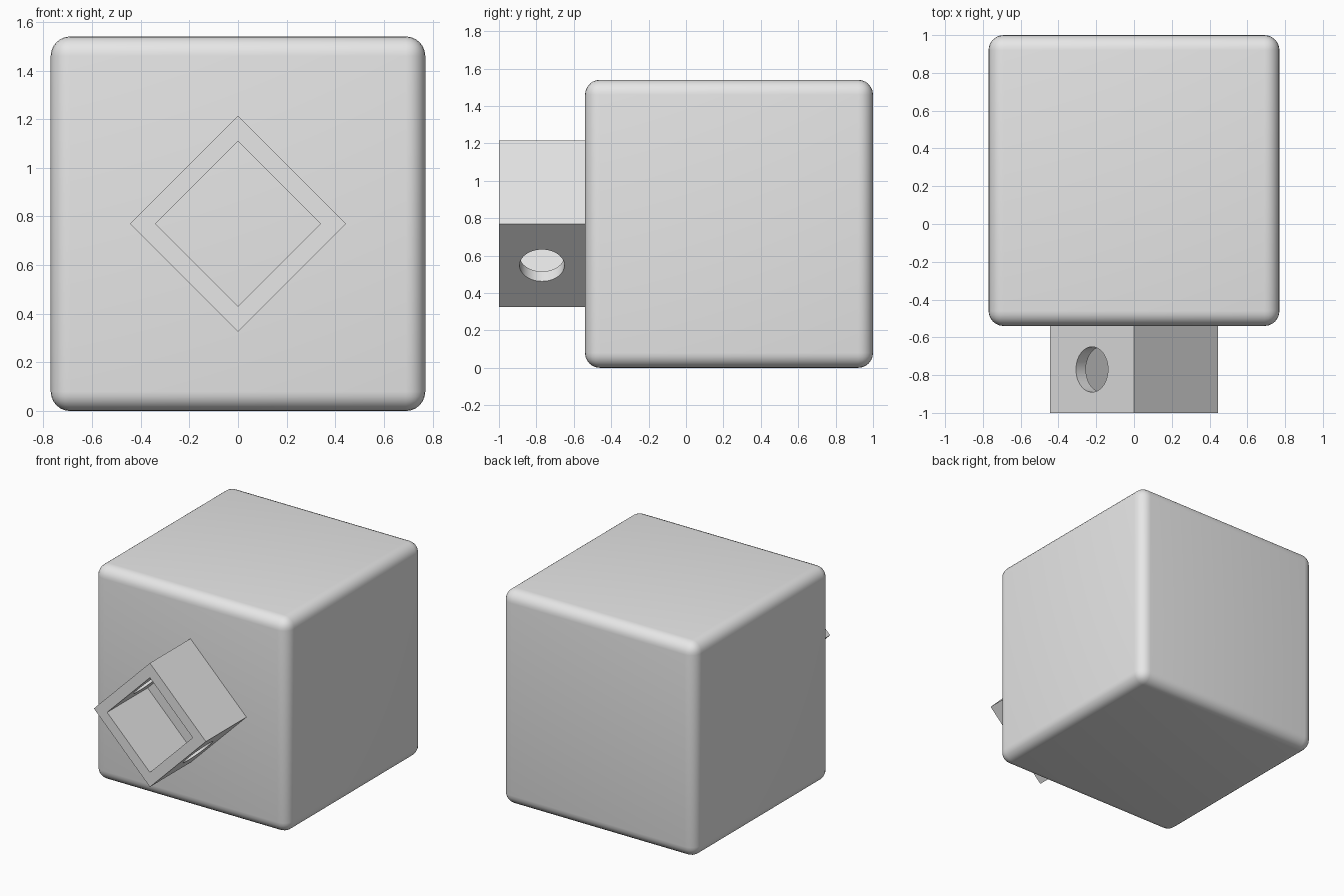
import bpy
import math

old = bpy.data.objects.get("Cube")
if old:
    bpy.data.objects.remove(old, do_unlink=True)

grey = bpy.data.materials.new("light_grey")
grey.use_nodes = True
colour = (0.8, 0.8, 0.8, 1)
grey.diffuse_color = colour
grey.node_tree.nodes["Principled BSDF"].inputs["Base Color"].default_value = colour

SIZE = 1.54          # body edge length
MID_Z = SIZE / 2
FRONT = -0.54        # front face of the body
TIP = -1.0           # front end of the socket
TILT = (0, -math.pi / 4, 0)


def box(name, size, location, rotation=(0, 0, 0)):
    bpy.ops.mesh.primitive_cube_add(size=1, location=location, rotation=rotation)
    ob = bpy.context.object
    ob.name = name
    ob.scale = size
    bpy.ops.object.transform_apply(location=False, rotation=False, scale=True)
    ob.data.materials.append(grey)
    return ob


def apply(ob, mod):
    bpy.ops.object.select_all(action='DESELECT')
    bpy.context.view_layer.objects.active = ob
    ob.select_set(True)
    bpy.ops.object.modifier_apply(modifier=mod.name)


def cut(ob, cutter):
    mod = ob.modifiers.new("cut", 'BOOLEAN')
    mod.operation = 'DIFFERENCE'
    mod.solver = 'EXACT'
    mod.object = cutter
    apply(ob, mod)
    bpy.data.objects.remove(cutter, do_unlink=True)


# Rounded cube body
body = box("body", (SIZE, SIZE, SIZE), (0, FRONT + SIZE / 2, MID_Z))
bevel = body.modifiers.new("round", 'BEVEL')
bevel.width = 0.08
bevel.segments = 6
apply(body, bevel)
bpy.ops.object.shade_smooth_by_angle(angle=math.radians(35))

# Square socket standing on its corner, open at the front
mid_y = (TIP + FRONT) / 2
depth = FRONT - TIP
outer = 0.445 * math.sqrt(2)
inner = 0.34 * math.sqrt(2)
socket = box("socket", (outer, depth, outer), (0, mid_y, MID_Z), TILT)
cut(socket, box("opening_cutter", (inner, depth * 2, inner), (0, mid_y, MID_Z), TILT))

# Pin hole through two opposite socket walls
bpy.ops.mesh.primitive_cylinder_add(vertices=48, radius=0.12, depth=1.2,
                                    location=(0, mid_y, MID_Z), rotation=TILT)
pin = bpy.context.object
pin.name = "pin_cutter"
pin.data.materials.append(grey)
cut(socket, pin)
bpy.ops.object.select_all(action='DESELECT')
bpy.context.view_layer.objects.active = socket
socket.select_set(True)
bpy.ops.object.shade_smooth_by_angle(angle=math.radians(30))
